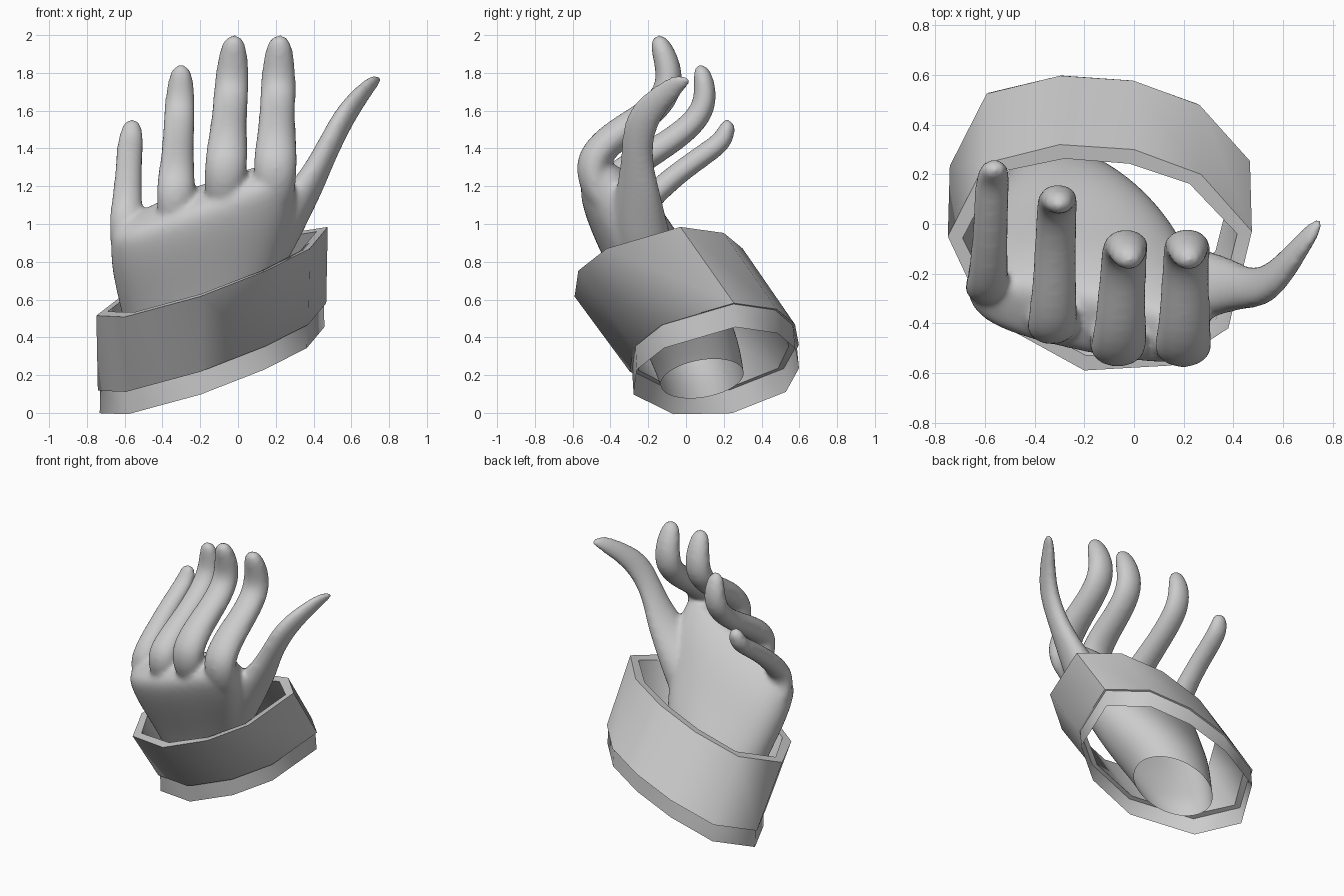
import bpy
import bmesh
from math import cos, sin, tau, copysign
from mathutils import Vector

if "Cube" in bpy.data.objects:
    bpy.data.objects.remove(bpy.data.objects["Cube"], do_unlink=True)

GREY = (0.6, 0.6, 0.6, 1)
grey = bpy.data.materials.new("plain grey")
grey.use_nodes = True
grey.diffuse_color = GREY
grey.node_tree.nodes["Principled BSDF"].inputs["Base Color"].default_value = GREY


def bridge(bm, lower, upper):
    n = len(lower)
    for i in range(n):
        j = (i + 1) % n
        bm.faces.new((lower[i], lower[j], upper[j], upper[i]))


def add_object(name, bm):
    bmesh.ops.recalc_face_normals(bm, faces=bm.faces)
    mesh = bpy.data.meshes.new(name)
    bm.to_mesh(mesh)
    bm.free()
    mesh.materials.append(grey)
    obj = bpy.data.objects.new(name, mesh)
    bpy.context.collection.objects.link(obj)
    return obj


def loft(bm, stations, side, sides=12):
    """Closed tube through stations (centre, half width, half depth, roundness)."""
    side = Vector(side).normalized()
    centres = [Vector(s[0]) for s in stations]
    rings = []
    for k, (_, width, depth, roundness) in enumerate(stations):
        along = centres[min(k + 1, len(centres) - 1)] - centres[max(k - 1, 0)]
        up = side.cross(along).normalized()
        ring = []
        for i in range(sides):
            c, s = cos(tau * i / sides), sin(tau * i / sides)
            s = copysign(abs(s) ** roundness, s)
            ring.append(bm.verts.new(centres[k] + side * width * c + up * depth * s))
        rings.append(ring)
    for a, b in zip(rings, rings[1:]):
        bridge(bm, a, b)
    bm.faces.new(rings[0][::-1])
    bm.faces.new(rings[-1])


hand = bmesh.new()

# Wrist and palm, flatter towards the knuckles
loft(hand, [
    ((-0.30, 0.12, 0.01), 0.27, 0.22, 1),
    ((-0.28, 0.09, 0.16), 0.29, 0.23, 1),
    ((-0.22, 0.05, 0.33), 0.36, 0.25, 1),
    ((-0.19, -0.03, 0.50), 0.44, 0.25, 0.9),
    ((-0.18, -0.15, 0.72), 0.50, 0.22, 0.75),
    ((-0.18, -0.28, 0.95), 0.56, 0.205, 0.6),
    ((-0.19, -0.38, 1.10), 0.55, 0.17, 0.55),
    ((-0.19, -0.42, 1.17), 0.51, 0.12, 0.55),
], (1, -0.2, 0.37))

# Fingers: x at base and tip, half width, then (y, z) joints from knuckle to tip
long_joints = [(-0.38, 1.05), (-0.475, 1.19), (-0.51, 1.33), (-0.40, 1.455),
               (-0.21, 1.57), (-0.09, 1.69), (-0.085, 1.83), (-0.16, 2.01)]
ring_joints = [(-0.33, 0.96), (-0.41, 1.09), (-0.42, 1.21), (-0.30, 1.305),
               (-0.12, 1.41), (0.07, 1.55), (0.115, 1.69), (0.07, 1.855)]
small_joints = [(-0.19, 0.83), (-0.26, 0.95), (-0.26, 1.05), (-0.18, 1.15),
                (-0.03, 1.28), (0.13, 1.39), (0.21, 1.455), (0.23, 1.56)]
widths = [0.9, 1.1, 1.17, 1.05, 0.95, 0.95, 0.9, 0.58]
for x0, x1, half, joints in ((0.19, 0.22, 0.104, long_joints),
                             (-0.08, -0.02, 0.102, long_joints),
                             (-0.34, -0.30, 0.092, ring_joints),
                             (-0.605, -0.56, 0.078, small_joints)):
    loft(hand, [((x0 + (x1 - x0) * k / 7, y, z), half * w, half * w * 0.83, 1)
                for k, ((y, z), w) in enumerate(zip(joints, widths))], (1, 0, 0))

# Thumb with its fleshy base
loft(hand, [
    ((0.04, -0.18, 0.70), 0.15, 0.14, 1),
    ((0.18, -0.23, 0.93), 0.17, 0.14, 1),
    ((0.29, -0.25, 1.08), 0.15, 0.10, 1),
    ((0.38, -0.25, 1.21), 0.12, 0.075, 1),
    ((0.45, -0.26, 1.35), 0.09, 0.065, 1),
    ((0.51, -0.255, 1.47), 0.09, 0.06, 1),
    ((0.57, -0.22, 1.58), 0.095, 0.055, 1),
    ((0.645, -0.13, 1.68), 0.085, 0.045, 1),
    ((0.70, -0.055, 1.74), 0.07, 0.033, 1),
    ((0.75, -0.005, 1.785), 0.05, 0.02, 1),
], (0.25, 0.9, -0.3))

# Blend the parts into one skin
hand_obj = add_object("hand", hand)
subdivide = hand_obj.modifiers.new("round", "SUBSURF")
subdivide.levels = 2
merge = hand_obj.modifiers.new("merge", "REMESH")
merge.mode = "VOXEL"
merge.voxel_size = 0.016
soften = hand_obj.modifiers.new("soften", "SMOOTH")
soften.factor = 0.5
soften.iterations = 10
depsgraph = bpy.context.evaluated_depsgraph_get()
skin = bpy.data.meshes.new_from_object(hand_obj.evaluated_get(depsgraph))
hand_obj.modifiers.clear()
hand_obj.data = skin

# Cut the wrist open, parallel to the cuff rim
cut = bmesh.new()
cut.from_mesh(skin)
bmesh.ops.bisect_plane(cut, geom=cut.verts[:] + cut.edges[:] + cut.faces[:],
                       plane_co=(-0.27, 0.08, 0.18), plane_no=(-0.38, -0.2, 1),
                       clear_inner=True)
for face in cut.faces:
    face.smooth = True
cut.to_mesh(skin)
cut.free()

# Slanted cuff with a thin stepped lower band
outline = [(-0.2, -0.59), (0.15, -0.57), (0.38, -0.42), (0.475, -0.03), (0.27, 0.2),
           (0, 0.3), (-0.3, 0.32), (-0.6, 0.245), (-0.75, -0.05), (-0.6, -0.37)]
CENTRE = Vector((-0.14, -0.13))
cuff = bmesh.new()


def cuff_ring(inset, shift_y, shift_z):
    verts = []
    for p in outline:
        out = Vector(p) - CENTRE
        x, y = CENTRE + out * (1 - inset / out.length)
        z = 0.81 + 0.38 * x + 0.2 * y
        verts.append(cuff.verts.new((x, y + shift_y, z + shift_z)))
    return verts


section = [cuff_ring(*s) for s in (
    (0.06, 0.28, -0.405), (0.06, 0, 0), (0, 0, 0), (0.008, 0.285, -0.4),
    (0.02, 0.285, -0.4), (0.018, 0.295, -0.523))]
for a, b in zip(section, section[1:]):
    bridge(cuff, a, b)
# Underside closing the inner wall against the band
bridge(cuff, section[4], section[0])
cuff_obj = add_object("cuff", cuff)

bpy.ops.object.select_all(action="DESELECT")
cuff_obj.select_set(True)
bpy.context.view_layer.objects.active = cuff_obj
bpy.ops.object.shade_smooth_by_angle(angle=1.05)
